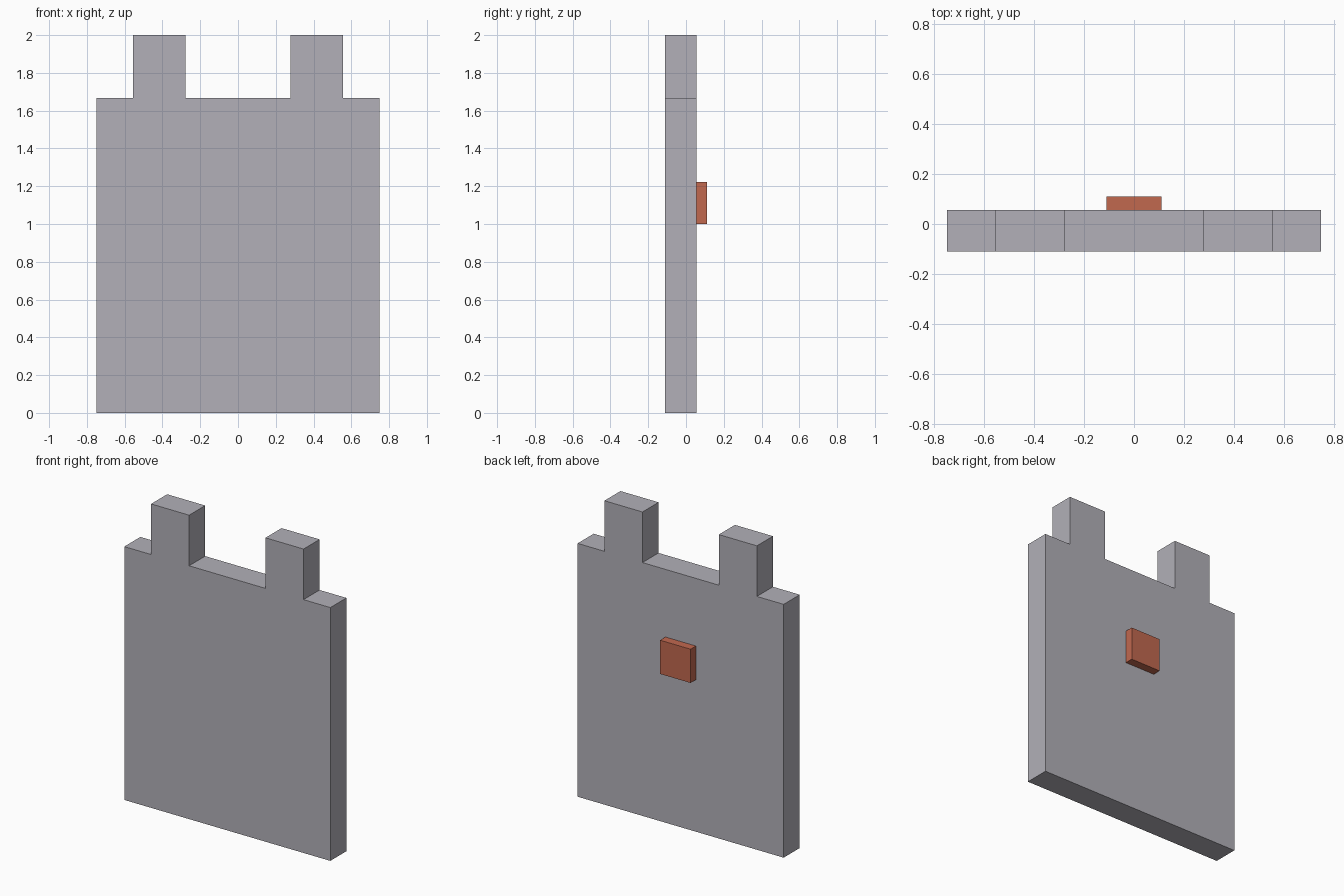
import bpy
import bmesh

cube = bpy.data.objects.get("Cube")
if cube:
    bpy.data.objects.remove(cube, do_unlink=True)


def make_material(name, rgb):
    mat = bpy.data.materials.new(name)
    mat.use_nodes = True
    mat.diffuse_color = (*rgb, 1)
    for node in mat.node_tree.nodes:
        if node.type == "BSDF_PRINCIPLED":
            node.inputs["Base Color"].default_value = (*rgb, 1)
    return mat


def extrude_profile(name, profile, front, back, mat):
    """Extrude an x-z outline from y = front to y = back."""
    bm = bmesh.new()
    face = bm.faces.new([bm.verts.new((x, front, z)) for x, z in profile])
    result = bmesh.ops.extrude_face_region(bm, geom=[face], use_keep_orig=True)
    verts = [v for v in result["geom"] if isinstance(v, bmesh.types.BMVert)]
    bmesh.ops.translate(bm, verts=verts, vec=(0, back - front, 0))
    bmesh.ops.recalc_face_normals(bm, faces=bm.faces)
    mesh = bpy.data.meshes.new(name)
    bm.to_mesh(mesh)
    bm.free()
    mesh.materials.append(mat)
    obj = bpy.data.objects.new(name, mesh)
    bpy.context.collection.objects.link(obj)
    return obj


def mirrored(half):
    """Complete a right-half outline with its left half."""
    return half + [(-x, z) for x, z in reversed(half)]


grey = make_material("warm_grey", (0.445, 0.434, 0.479))
orange = make_material("burnt_orange", (0.533, 0.138, 0.078))

FRONT, BACK, KNOB_BACK = -0.111, 0.0556, 0.111
SHOULDER, TOP = 1.667, 2.0

# Panel with two upright tabs, one continuous outline
panel_half = [(0.75, 0), (0.75, SHOULDER), (0.555, SHOULDER), (0.555, TOP),
              (0.278, TOP), (0.278, SHOULDER)]
extrude_profile("tabbed_panel", mirrored(panel_half), FRONT, BACK, grey)

# Square block on the back
block_half = [(0.111, 1.0), (0.111, 1.222)]
extrude_profile("back_block", mirrored(block_half), BACK, KNOB_BACK, orange)
